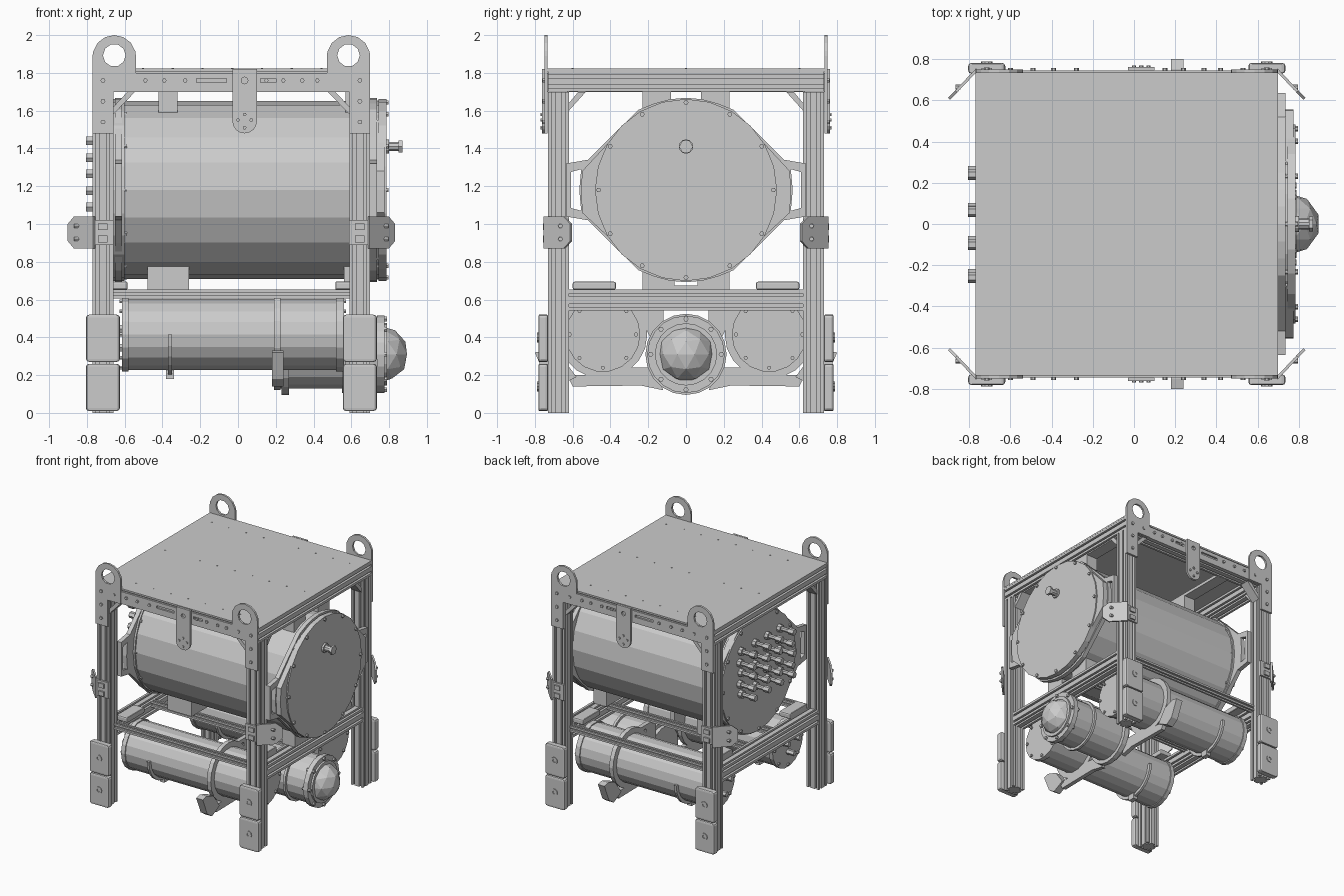
import bpy, bmesh
from math import sin, cos, pi, radians
from mathutils import Vector

if "Cube" in bpy.data.objects:
    bpy.data.objects.remove(bpy.data.objects["Cube"])

CX = -0.035                      # frame centre in x
SIGNS = (-1, 1)


def finish(name, bm):
    bmesh.ops.recalc_face_normals(bm, faces=bm.faces)
    me = bpy.data.meshes.new(name)
    bm.to_mesh(me)
    bm.free()
    ob = bpy.data.objects.new(name, me)
    bpy.context.collection.objects.link(ob)
    return ob


def prism(name, loops, axis, lo, hi):
    """Extrude outline (first loop) with holes (other loops) along an axis."""
    put = {'x': lambda u, v: (lo, u, v), 'y': lambda u, v: (u, lo, v), 'z': lambda u, v: (u, v, lo)}[axis]
    bm = bmesh.new()
    for lp in loops:
        vs = [bm.verts.new(put(*p)) for p in lp]
        for a, b in zip(vs, vs[1:] + vs[:1]):
            bm.edges.new((a, b))
    bmesh.ops.triangle_fill(bm, use_beauty=True, use_dissolve=False, edges=bm.edges[:])
    res = bmesh.ops.extrude_face_region(bm, geom=bm.faces[:])
    move = Vector([hi - lo if a == axis else 0 for a in 'xyz'])
    bmesh.ops.translate(bm, vec=move, verts=[g for g in res['geom'] if isinstance(g, bmesh.types.BMVert)])
    return finish(name, bm)


def box(name, x0, x1, y0, y1, z0, z1, bevel=0):
    ob = prism(name, [[(x0, y0), (x1, y0), (x1, y1), (x0, y1)]], 'z', z0, z1)
    if bevel:
        m = ob.modifiers.new('bevel', 'BEVEL')
        m.width, m.segments = bevel, 2
    return ob


def arc(u, v, r, a0=0, a1=360, n=16):
    k = n if abs(a1 - a0) == 360 else n - 1
    return [(u + r * cos(radians(a0 + (a1 - a0) * i / k)), v + r * sin(radians(a0 + (a1 - a0) * i / k))) for i in range(n)]


def rod(name, axis, u, v, r, lo, hi, n=20):
    return prism(name, [arc(u, v, r, n=n)], axis, lo, hi)


def slotted(u, v, h, n):
    """Square aluminium-extrusion section with n slots per side."""
    side, w, d = [(-h, -h)], 0.008, 0.02
    for i in range(n):
        c = -h + (2 * i + 1) * h / n
        side += [(c - w, -h), (c - w, -h + d), (c + w, -h + d), (c + w, -h)]
    pts = []
    for _ in range(4):
        pts += side
        side = [(-b, a) for a, b in side]
    return [(u + a, v + b) for a, b in pts]


# ---- frame: posts, top ring, middle ring
for sx in SIGNS:
    px = CX + sx * 0.68
    for sy in SIGNS:
        prism('post', [slotted(px, sy * 0.675, 0.055, 2)], 'z', 0, 1.7)
    prism('top_side_rail', [slotted(0, 1.757, 0.053, 2)], 'x', 0, 1).name = 'unused'
    bpy.data.objects.remove(bpy.data.objects['unused'])
    prism('top_side_rail', [slotted(px, 1.755, 0.054, 2)], 'y', -0.73, 0.73)
    prism('middle_side_rail', [slotted(px, 0.597, 0.055, 2)], 'y', -0.62, 0.62)
for sy in SIGNS:
    prism('top_long_rail', [slotted(sy * 0.675, 1.755, 0.054, 2)], 'x', -0.66, 0.59)
    prism('middle_long_rail', [slotted(sy * 0.64, 0.63, 0.024, 1)], 'x', -0.66, 0.59)
for sy in SIGNS:
    prism('middle_inner_rail', [slotted(sy * 0.16, 0.63, 0.024, 1)], 'x', -0.66, 0.59)
box('top_lid', -0.77, 0.70, -0.738, 0.738, 1.808, 1.822)
for y in (-0.6, 0, 0.6):
    for i in range(9):
        rod('lid_bolt', 'z', -0.66 + 0.1575 * i, y, 0.006, 1.82, 1.825, 6)

# ---- front and back fittings
for sy in SIGNS:
    def face(y0, y1):
        return (y0, y1) if sy > 0 else (-y1, -y0)
    a = face(0.73, 0.745)
    prism('top_face_plate', [[(-0.54, 1.70), (0.47, 1.70), (0.47, 1.80), (-0.54, 1.80)],
                             [(-0.22, 1.75), (-0.06, 1.75), (-0.06, 1.77), (-0.22, 1.77)],
                             [(0.12, 1.75), (0.2, 1.75), (0.2, 1.77), (0.12, 1.77)]], 'y', *a)
    # hanging tab with rounded end
    prism('hanging_tab', [[(0.1, 1.82), (-0.03, 1.82)] + arc(0.035, 1.545, 0.065, 180, 360, 9),
                          arc(0.035, 1.76, 0.018, n=8)], 'y', *face(0.745, 0.762))
    for x, z in ((0, 1.55), (0.07, 1.55), (0.035, 1.58), (0.035, 1.51)):
        rod('tab_bolt', 'y', x, z, 0.01, *face(0.76, 0.77), 6)
    for x in (-0.6, -0.49, -0.39, -0.28, 0.15, 0.24, 0.34, 0.42, 0.53):
        rod('face_bolt', 'y', x, 1.76, 0.012, *face(0.74, 0.757), 6)
    for sx in SIGNS:
        X = lambda d: CX + sx * d
        px = X(0.68)
        # lifting eye and corner plate in one
        eye = [(0.735, 1.48), (0.735, 1.89)] + arc(0.62, 1.885, 0.115, 15, 165, 7) + \
              [(0.505, 1.89), (0.505, 1.70), (0.625, 1.70), (0.625, 1.48)]
        prism('lifting_eye_plate', [[(X(p), q) for p, q in eye], arc(X(0.62), 1.893, 0.06, n=10)],
              'y', *face(0.733, 0.75))
        for z in (1.54, 1.65, 1.76):
            rod('corner_bolt', 'y', px, z, 0.013, *face(0.745, 0.76), 6)
        # diagonal brace under the top ring
        prism('corner_brace', [[(X(0.625), 1.58), (X(0.625), 1.62), (X(0.55), 1.70), (X(0.51), 1.70)]],
              'y', *face(0.64, 0.72))
        prism('side_brace', [[(sy * 0.62, 1.6), (sy * 0.62, 1.64), (sy * 0.57, 1.70), (sy * 0.53, 1.70)]],
              'x', px - 0.04, px + 0.04)
        # bumper blocks on the lower legs
        for z in (0.01, 0.27):
            y0, y1 = face(0.73, 0.782)
            box('bumper_block', px - 0.09, px + 0.09, y0, y1, z, z + 0.25, 0.015)
            prism('bumper_washer', [arc(px, z + 0.13, 0.028, n=10), arc(px, z + 0.13, 0.014, n=8)],
                  'y', *face(0.78, 0.788))
        # corner fender: flat plate on the post plus angled wing
        y0, y1 = face(0.73, 0.745)
        box('fender_base', px - 0.057, px + 0.057, y0, y1, 0.89, 1.02)
        for z in (0.92, 0.985):
            box('fender_clip', px - 0.025, px + 0.025, *face(0.745, 0.757), z - 0.018, z + 0.018)
        bm = bmesh.new()
        wing = [(0, .87), (.75, .87), (1, .91), (1, 1.0), (.75, 1.04), (0, 1.04)]
        ring = []
        for off in (0, 0.014):
            ring.append([bm.verts.new((X(0.732 + 0.135 * t - off * 0.7), sy * (0.755 - 0.142 * t - off * 0.7), z)) for t, z in wing])
        bm.faces.new(ring[0])
        bm.faces.new(ring[1][::-1])
        for i in range(6):
            j = (i + 1) % 6
            bm.faces.new((ring[0][i], ring[0][j], ring[1][j], ring[1][i]))
        finish('fender_wing', bm)
        for z in (0.92, 0.99):
            bx, by = X(0.82), sy * 0.665
            rod('fender_bolt', 'x', by, z, 0.012, bx - 0.012, bx + 0.012, 6)
        # joint plates on the middle ring
        box('middle_joint_pad', X(0.6) - 0.05, X(0.6) + 0.05, *face(0.37, 0.6), 0.652, 0.695, 0.01)

# ---- main pressure housing
Z = 1.18
rod('main_housing', 'x', 0, Z, 0.472, -0.63, 0.76, 20)
for name, x0, x1 in (('left_cap', -0.66, -0.60), ('right_cap', 0.745, 0.785)):
    rod('main_' + name, 'x', 0, Z, 0.482, x0, x1, 24)
    for i in range(12):
        a = pi * i / 6
        rod('cap_bolt', 'x', 0.463 * cos(a), Z + 0.463 * sin(a), 0.013, x0 - 0.012, x1 + 0.012, 6)
# ring brackets with windowed ears that reach the posts
half = [(0.25, 1.605), (0.40, 1.46), (0.52, 1.34), (0.635, 1.32), (0.635, 1.04), (0.52, 1.02), (0.40, 0.90), (0.25, 0.755)]
ear = [(0.555, 1.29), (0.61, 1.275), (0.61, 1.085), (0.555, 1.07), (0.565, 1.18)]
for x0, x1 in ((-0.65, -0.615), (0.70, 0.735)):
    loops = [half + arc(0, Z, 0.488, -70, -110, 5) + [(-u, v) for u, v in half[::-1]] + arc(0, Z, 0.488, 110, 70, 5),
             arc(0, Z, 0.470, n=24), ear, [(-u, v) for u, v in ear]]
    prism('housing_bracket', loops, 'x', x0, x1)
body = [(0.30, 1.55), (0.42, 1.42), (0.55, 1.28), (0.555, 1.18), (0.55, 1.06), (0.42, 0.94), (0.30, 0.81)]
prism('right_cap_shield', [body + [(-u, v) for u, v in body[::-1]]], 'x', 0.735, 0.775)
# right port and left connector field
rod('right_port', 'x', 0, 1.41, 0.038, 0.78, 0.80, 12)
rod('right_port_stem', 'x', 0, 1.41, 0.026, 0.80, 0.85, 10)
rod('right_port_nut', 'x', 0, 1.41, 0.037, 0.85, 0.87, 6)
for r, z in enumerate((1.09, 1.175, 1.265, 1.35, 1.44)):
    for y in (-0.26, -0.1, 0.06, 0.24):
        y += 0.015 * (r % 2)
        rod('connector_base', 'x', y, z, 0.032, -0.69, -0.655, 8)
        rod('connector_stem', 'x', y, z, 0.018, -0.76, -0.69, 8)
        rod('connector_nut', 'x', y, z, 0.026, -0.805, -0.755, 6)
# saddles above and below the housing
for x in (-0.37, 0.62):
    w = 0.11 if x < 0 else 0.06
    box('lower_saddle_plate', x - w, x + w, -0.23, 0.23, 0.652, 0.675)
    for sy in SIGNS:
        prism('lower_saddle', [[(sy * 0.06, 0.67), (sy * 0.06, 0.715), (sy * 0.23, 0.775), (sy * 0.23, 0.67)]], 'x', x - w, x + w)
        prism('upper_saddle', [[(sy * 0.08, 1.71), (sy * 0.08, 1.64), (sy * 0.23, 1.59), (sy * 0.23, 1.71)]], 'x', x - 0.05, x + 0.05)
    box('upper_cross_strap', x - 0.05, x + 0.05, -0.63, 0.63, 1.70, 1.725)

# ---- lower side canisters
for sy in SIGNS:
    y, z = sy * 0.44, 0.415
    rod('side_canister', 'x', y, z, 0.19, -0.60, 0.54, 18)
    for x0, x1 in ((-0.615, -0.58), (0.52, 0.56)):
        rod('canister_cap', 'x', y, z, 0.198, x0, x1, 18)
    for i in range(8):
        a = pi * i / 4
        rod('canister_bolt', 'x', y + 0.175 * cos(a), z + 0.175 * sin(a), 0.011, -0.628, 0.572, 6)
    for dy, dz in ((-0.07, 0.03), (0.07, 0.03), (0, -0.07)):
        rod('canister_plug', 'x', y + dy, z + dz, 0.022, -0.68, -0.61, 6)
    # clamp ring with outer foot, and a thin strap half way along
    prism('canister_clamp', [arc(y, z, 0.235, n=20), arc(y, z, 0.188, n=20)], 'x', 0.19, 0.225)
    prism('clamp_foot', [[(sy * 0.58, 0.19), (sy * 0.68, 0.14), (sy * 0.74, 0.18), (sy * 0.80, 0.32),
                          (sy * 0.75, 0.33), (sy * 0.66, 0.30)]], 'x', 0.18, 0.24)
    prism('canister_strap', [arc(y, z, 0.215, 180, 360, 12) + arc(y, z, 0.188, 360, 180, 12)], 'x', -0.37, -0.35)
    box('strap_lug', -0.38, -0.34, y - 0.03, y + 0.03, 0.18, 0.23)
    # hanger arms between the middle ring and the centre canister
    prism('hanger_arm', [[(sy * 0.34, 0.61), (sy * 0.12, 0.61), (sy * 0.12, 0.46), (sy * 0.19, 0.40), (sy * 0.24, 0.50)],
                         arc(sy * 0.26, 0.56, 0.02, n=8)], 'x', 0.19, 0.225)
    prism('lower_link', [[(sy * 0.12, 0.12), (sy * 0.24, 0.145), (sy * 0.60, 0.14), (sy * 0.63, 0.20),
                          (sy * 0.45, 0.20), (sy * 0.30, 0.24), (sy * 0.17, 0.24)]], 'x', 0.19, 0.225)

# ---- centre canister with glass dome
CZ = 0.31
rod('centre_canister', 'x', 0, CZ, 0.185, 0.2, 0.75, 18)
prism('centre_clamp', [arc(0, CZ, 0.215, n=20), arc(0, CZ, 0.183, n=20)], 'x', 0.23, 0.27)
prism('centre_clamp_front', [arc(0, CZ, 0.205, n=20), arc(0, CZ, 0.183, n=20)], 'x', 0.55, 0.57)
rod('dome_flange', 'x', 0, CZ, 0.205, 0.735, 0.775, 20)
rod('dome_collar', 'x', 0, CZ, 0.165, 0.775, 0.79, 20)
for i in range(8):
    a = pi * i / 4
    rod('flange_bolt', 'x', 0.187 * cos(a), CZ + 0.187 * sin(a), 0.014, 0.72, 0.79, 6)
bm = bmesh.new()
bmesh.ops.create_icosphere(bm, subdivisions=2, radius=0.15)
bmesh.ops.translate(bm, vec=(0.752, 0, CZ), verts=bm.verts[:])
finish('dome', bm)
